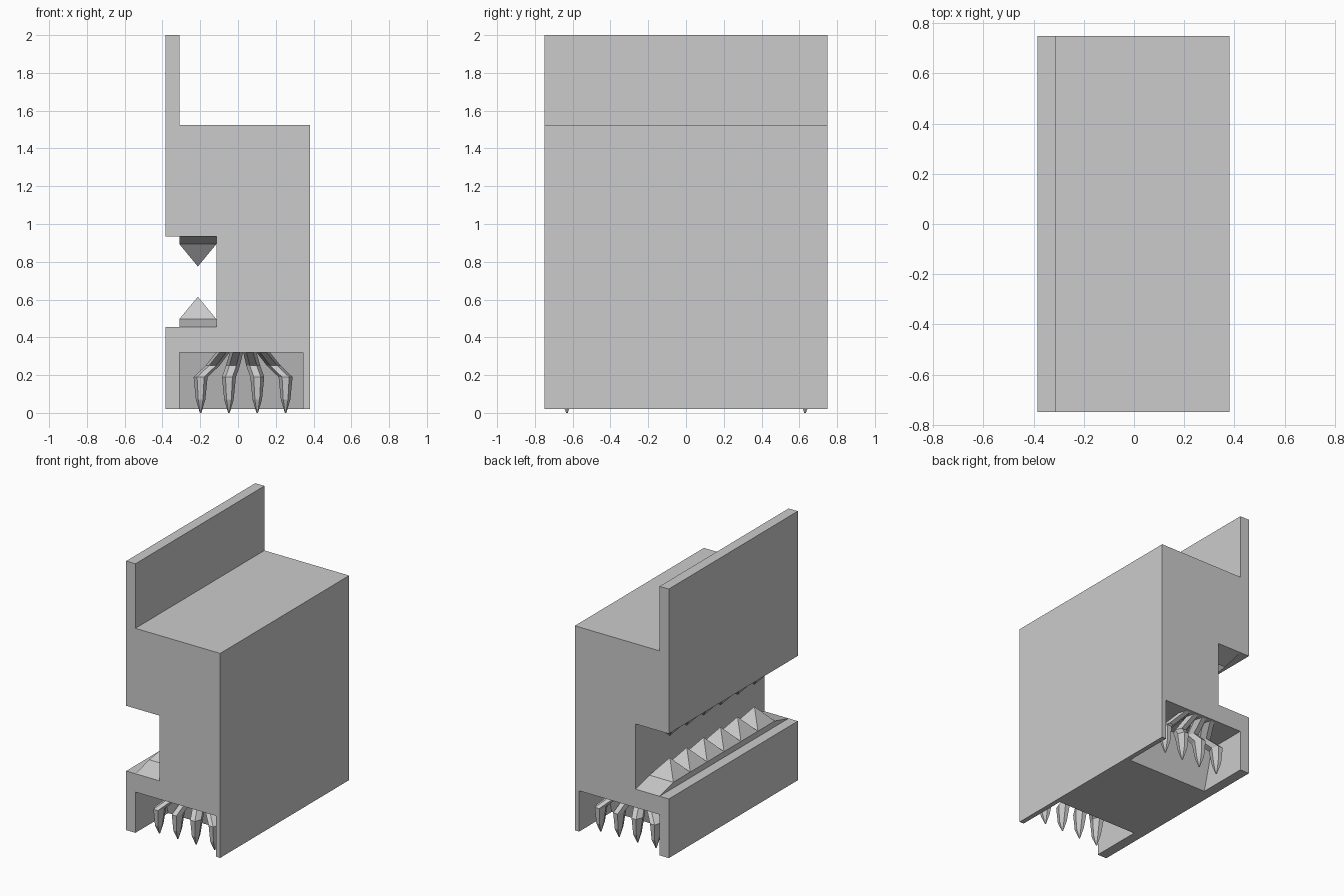
import bpy, bmesh, math

if "Cube" in bpy.data.objects:
    bpy.data.objects.remove(bpy.data.objects["Cube"])

grey = bpy.data.materials.new("grey")
grey.diffuse_color = (0.6, 0.6, 0.6, 1)
grey.use_nodes = True
grey.node_tree.nodes["Principled BSDF"].inputs["Base Color"].default_value = grey.diffuse_color


def make(name, bm):
    bmesh.ops.recalc_face_normals(bm, faces=bm.faces)
    me = bpy.data.meshes.new(name)
    bm.to_mesh(me)
    bm.free()
    me.materials.append(grey)
    ob = bpy.data.objects.new(name, me)
    bpy.context.collection.objects.link(ob)
    return ob


def loft(bm, rings):
    """Skin a list of equal-length rings and cap both ends."""
    loops = [[bm.verts.new(p) for p in r] for r in rings]
    n = len(loops[0])
    for a, b in zip(loops, loops[1:]):
        for i in range(n):
            j = (i + 1) % n
            bm.faces.new((a[i], a[j], b[j], b[i]))
    bm.faces.new(loops[0])
    bm.faces.new(loops[-1])


# Main body: side profile extruded along y
profile = [(-.385, .02), (.38, .02), (.38, 1.525), (-.31, 1.525), (-.31, 2),
           (-.385, 2), (-.385, .935), (-.115, .935), (-.115, .455), (-.385, .455)]
bm = bmesh.new()
loft(bm, [[(x, y, z) for x, z in profile] for y in (-.75, .75)])
body = make("body", bm)

# Foot recesses at both ends, with a leaning inner wall
for s in (-1, 1):
    bm = bmesh.new()
    side = [(.9, -.05), (.9, .32), (.45, .32), (.37, .02), (.351, -.05)]
    loft(bm, [[(x, s * y, z) for y, z in side] for x in (-.31, .345)])
    cutter = make("recess_cutter", bm)
    cutter.hide_render = True
    mod = body.modifiers.new("recess", 'BOOLEAN')
    mod.operation = 'DIFFERENCE'
    mod.solver = 'EXACT'
    mod.object = cutter
    bpy.context.view_layer.objects.active = body
    bpy.ops.object.modifier_apply(modifier=mod.name)
    bpy.data.objects.remove(cutter)


# Jaws: a plate with sloped ends carrying a row of pyramid teeth
def jaw(name, z0, d):
    x0, x1, half, count = -.31, -.115, .59, 6
    step = 2 * half / count
    z1, z2 = z0 + d * .042, z0 + d * .16
    bm = bmesh.new()
    side = [(-.75, z0), (-half, z1), (half, z1), (.75, z0)]
    loft(bm, [[(x, y, z) for y, z in side] for x in (x0, x1)])
    for i in range(count):
        y = -half + i * step
        base = [bm.verts.new(p + (z1,)) for p in
                ((x0, y), (x1, y), (x1, y + step), (x0, y + step))]
        tip = bm.verts.new(((x0 + x1) / 2, y + step / 2, z2))
        for k in range(4):
            bm.faces.new((base[k], base[(k + 1) % 4], tip))
        bm.faces.new(base)
    make(name, bm)


jaw("lower_teeth", .455, 1)
jaw("upper_teeth", .935, -1)

# Claws: hooked toes fanning out from the recess ceiling.
# Each level: height, outer y, depth, half width, fan factor
levels = [(.325, .735, .12, .035, .46), (.25, .62, .09, .037, .72),
          (.19, .675, .10, .037, 1), (.07, .665, .065, .025, 1), (0, .634, .008, .004, 1)]
for s, label in ((-1, "front"), (1, "back")):
    bm = bmesh.new()
    for off in (-.225, -.075, .075, .225):
        rings = []
        for z, y, depth, w, fan in levels:
            cx, cy = .027 + off * fan, y - depth / 2
            rings.append([(cx + w * math.cos(a), s * (cy + depth / 2 * math.sin(a) / .866), z)
                          for a in (k * math.pi / 3 for k in range(6))])
        loft(bm, rings)
    make(label + "_claws", bm)
